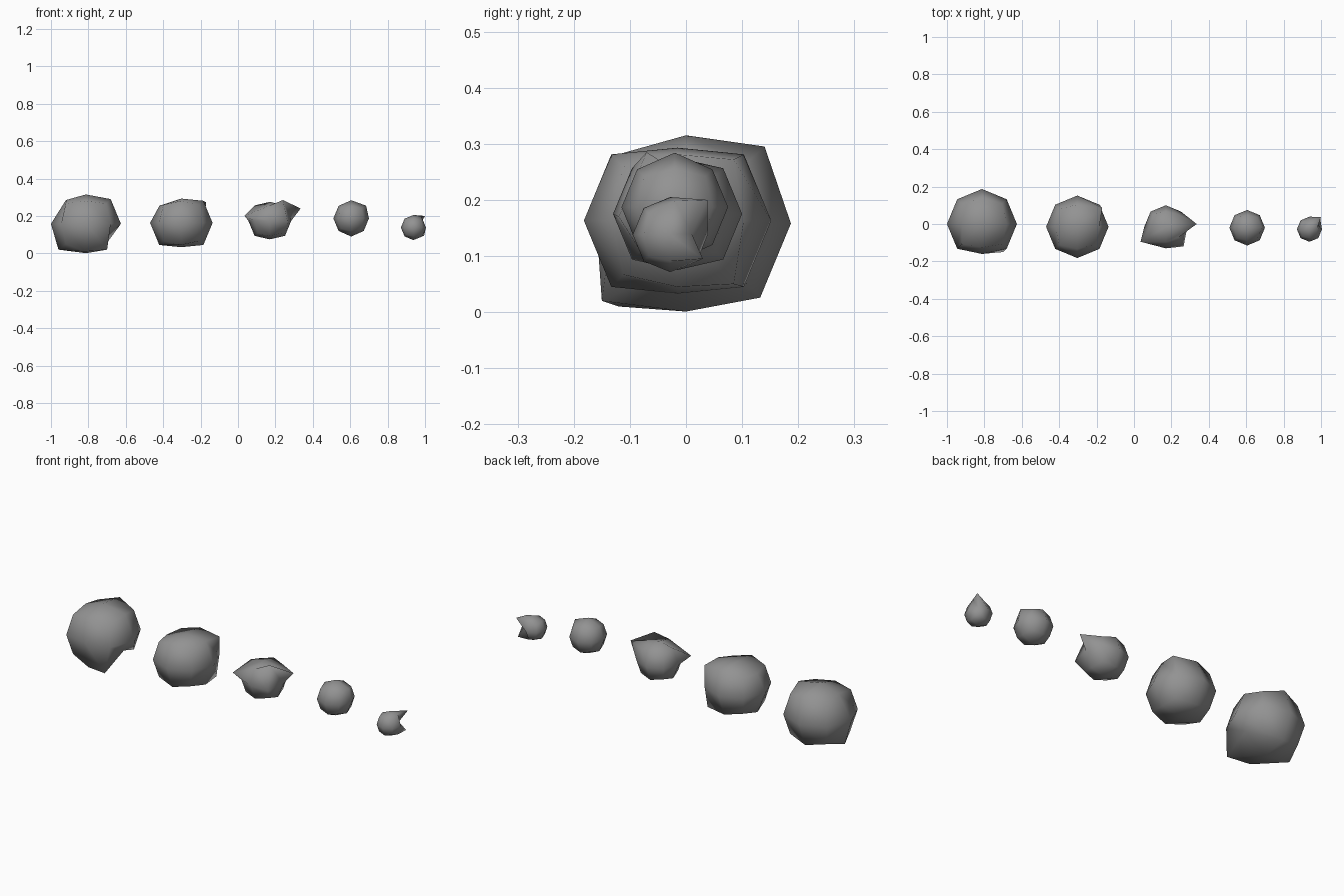
import bpy
import bmesh
from mathutils import Vector

if "Cube" in bpy.data.objects:
    bpy.data.objects.remove(bpy.data.objects["Cube"])

stone = bpy.data.materials.new("stone_grey")
stone.diffuse_color = (0.29, 0.29, 0.29, 1)
stone.use_nodes = True
stone.node_tree.nodes["Principled BSDF"].inputs["Base Color"].default_value = stone.diffuse_color


def rock(name, centre, radius, pole, pulls):
    """Rounded cube of 26 points, flattened at the poles, with some points pulled.
    pulls maps a lattice direction (-1, 0, 1 per axis) to a new position."""
    c = Vector(centre)
    bm = bmesh.new()
    bmesh.ops.create_cube(bm, size=2)
    bmesh.ops.subdivide_edges(bm, edges=bm.edges[:], cuts=1, use_grid_fill=True)
    for v in bm.verts:
        key = tuple(round(a) for a in v.co)
        r = pole if key in ((0, 0, 1), (0, 0, -1)) else radius
        v.co = Vector(pulls[key]) if key in pulls else c + Vector(key).normalized() * r
    bmesh.ops.recalc_face_normals(bm, faces=bm.faces[:])
    for f in bm.faces:
        f.smooth = True
    mesh = bpy.data.meshes.new(name)
    bm.to_mesh(mesh)
    bm.free()
    mesh.materials.append(stone)
    obj = bpy.data.objects.new(name, mesh)
    bpy.context.collection.objects.link(obj)


# Row of stones, largest to smallest
rock("boulder_largest", (-0.813, 0, 0.158), 0.187, 0.157, {
    (1, 0, -1): (-0.69, 0, 0.09),          # dent low on the right
    (1, -1, -1): (-0.70, -0.15, 0.02),     # protruding lower corner
    (-1, 0, -1): (-0.96, 0, 0.02),
    (-1, 0, 1): (-0.92, 0, 0.285),
    (0, -1, 0): (-0.813, -0.16, 0.16),
    (0, -1, -1): (-0.82, -0.12, 0.01),
    (0, -1, 1): (-0.813, -0.125, 0.28),
    (0, 1, 1): (-0.813, 0.14, 0.295),
})
rock("boulder_large", (-0.303, -0.015, 0.163), 0.167, 0.13, {
    (1, 1, -1): (-0.19, 0.085, 0.05),
    (1, 1, 1): (-0.17, 0.085, 0.272),
    (-1, 0, 1): (-0.42, -0.015, 0.255),
})
rock("stone_medium", (0.17, -0.015, 0.175), 0.115, 0.10, {
    (1, 0, 1): (0.335, 0, 0.24),           # right spike
    (-1, -1, 1): (0.035, -0.095, 0.20),    # left spike
    (1, -1, 1): (0.24, -0.07, 0.285),      # peak
    (1, -1, 0): (0.265, -0.12, 0.17),
})
rock("stone_small", (0.605, -0.02, 0.187), 0.095, 0.097, {
    (1, 0, 1): (0.685, -0.02, 0.255),
})
rock("pebble", (0.938, -0.028, 0.138), 0.067, 0.067, {
    (1, 1, 1): (1.0, 0.038, 0.20),
    (1, 1, -1): (0.995, 0.03, 0.095),
    (1, 1, 0): (0.965, 0.01, 0.14),        # crease between the two corners
    (1, 0, 1): (0.98, -0.02, 0.198),
})
